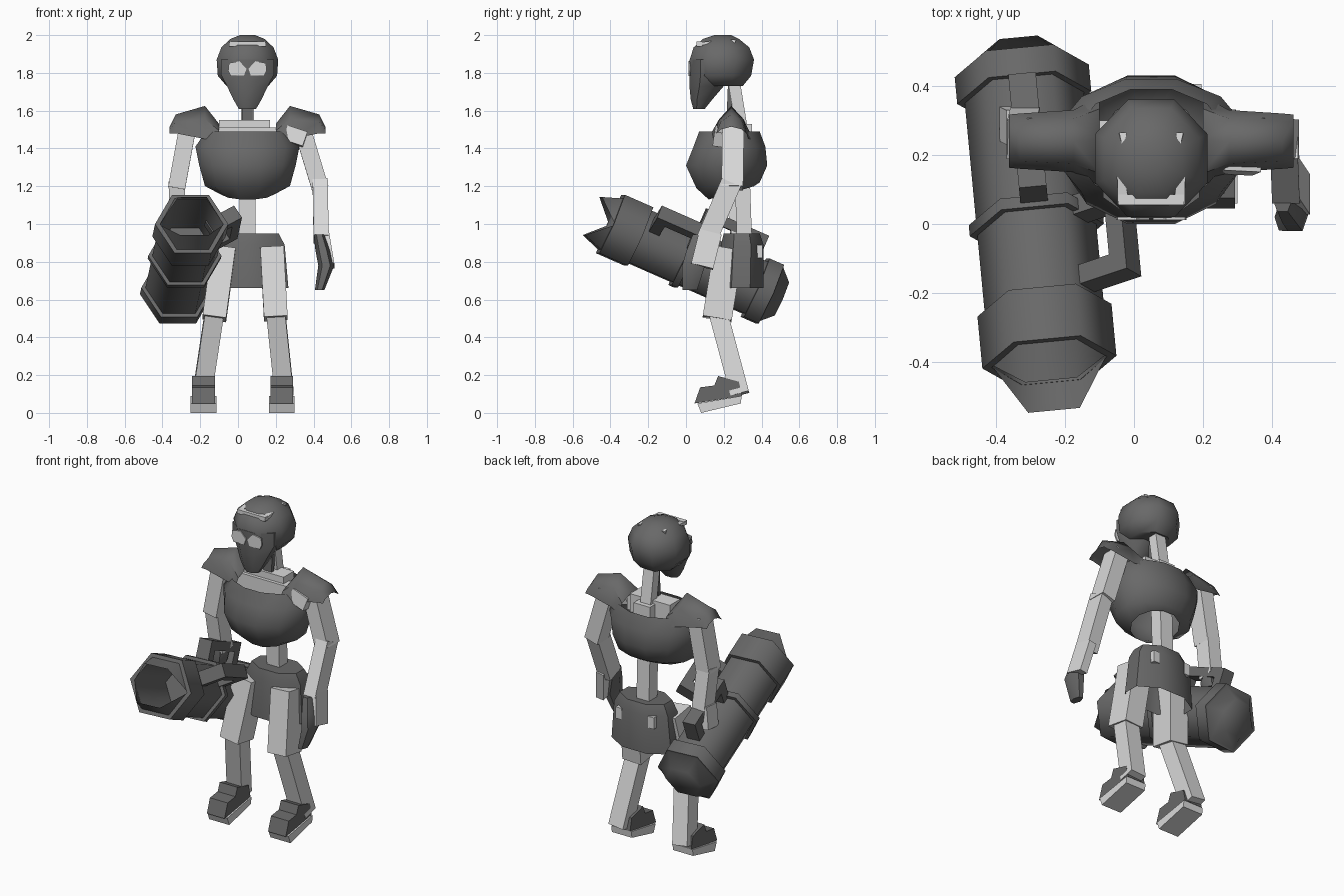
import bpy, math
from mathutils import Vector, Matrix

if "Cube" in bpy.data.objects:
    bpy.data.objects.remove(bpy.data.objects["Cube"])


def material(name, v):
    m = bpy.data.materials.new(name)
    m.use_nodes = True
    m.diffuse_color = (v, v, v, 1)
    m.node_tree.nodes["Principled BSDF"].inputs["Base Color"].default_value = (v, v, v, 1)
    return m


DARK = material("dark grey", 0.14)
LIGHT = material("light grey", 0.7)
CX = 0.05  # body centre line


def mesh(name, verts, faces, mat, smooth=0, matrix=None):
    me = bpy.data.meshes.new(name)
    me.from_pydata([tuple(v) for v in verts], [], faces)
    me.materials.append(mat)
    ob = bpy.data.objects.new(name, me)
    bpy.context.collection.objects.link(ob)
    if matrix:
        ob.matrix_world = matrix
    bpy.ops.object.select_all(action='DESELECT')
    ob.select_set(True)
    bpy.context.view_layer.objects.active = ob
    bpy.ops.object.mode_set(mode='EDIT')
    bpy.ops.mesh.select_all(action='SELECT')
    bpy.ops.mesh.normals_make_consistent(inside=False)
    bpy.ops.object.mode_set(mode='OBJECT')
    if smooth:
        bpy.ops.object.shade_smooth_by_angle(angle=math.radians(smooth))
    return ob


def loft(name, rings, mat, smooth=0, start=True, end=True, closed=True, matrix=None):
    """Skin a list of equal-sized point rings."""
    n = len(rings[0])
    verts = [p for r in rings for p in r]
    faces = []
    for i in range(len(rings) - 1):
        for j in range(n if closed else n - 1):
            k = (j + 1) % n
            faces.append((i * n + j, i * n + k, (i + 1) * n + k, (i + 1) * n + j))
    if start:
        faces.append(tuple(range(n)))
    if end:
        faces.append(tuple(range(len(verts) - n, len(verts))))
    return mesh(name, verts, faces, mat, smooth, matrix)


def oval(z, front, back, rx, n, cx=CX, lift=0):
    """Horizontal ring with flat front; lift raises its back edge."""
    ring = []
    for k in range(n):
        a = 2 * math.pi * (k + 0.5) / n
        y = (front + back) / 2 + (back - front) / 2 * math.sin(a) / math.cos(math.pi / n)
        ring.append((cx + rx * math.cos(a) / math.cos(math.pi / n), y,
                     z + lift * (y - front) / (back - front)))
    return ring


def beam(name, a, b, w, d, mat, taper=1):
    """Square bar from a to b: w wide across x, d deep."""
    a, b = Vector(a), Vector(b)
    axis = (b - a).normalized()
    y = axis.cross(Vector((1, 0, 0))).normalized()
    x = y.cross(axis)
    rings = [[p + x * sx * w / 2 * s + y * sy * d / 2 * s
              for sx, sy in ((-1, -1), (1, -1), (1, 1), (-1, 1))]
             for p, s in ((a, 1), (b, taper))]
    return loft(name, rings, mat)


def box(name, lo, hi, mat, matrix=None):
    rings = [[(lo[0], lo[1], z), (hi[0], lo[1], z), (hi[0], hi[1], z), (lo[0], hi[1], z)]
             for z in (lo[2], hi[2])]
    return loft(name, rings, mat, matrix=matrix)


# Head: helmet, face mask, eyes and raised brow band
loft("helmet", [oval(*r, 8) for r in (
    (1.73, .09, .30, .11), (1.785, .022, .345, .157), (1.87, .02, .36, .163),
    (1.935, .04, .335, .138), (1.98, .09, .28, .09), (2.0, .15, .24, .04))], DARK, 50)
loft("face_mask", [oval(*r, 8) for r in (
    (1.61, .038, .10, .046), (1.66, .025, .14, .075), (1.73, .018, .2, .108),
    (1.79, .018, .22, .14), (1.87, .018, .22, .14))], DARK, 50)
for side, label in ((-1, "right"), (1, "left")):
    cx = CX + side * .053
    outline = [(-.048, 0), (-.035, -.036), (.035, -.038), (.049, -.01), (.045, .03), (-.01, .04)]
    loft(label + "_eye", [[(cx + side * x, y, 1.822 + z) for x, z in outline]
                          for y in (.012, .02)], LIGHT)
    beam(label + "_brow_horn", (CX + side * .08, .06, 1.95), (CX + side * .092, .16, 1.968),
         .035, .02, LIGHT, .4)
    beam(label + "_crown_stud", (CX + side * .082, .262, 1.965), (CX + side * .082, .23, 1.975),
         .022, .02, LIGHT, .3)
box("brow_band", (CX - .095, .055, 1.94), (CX + .095, .085, 1.965), LIGHT)

# Neck, collar blocks and spine
beam("neck", (CX, .30, 1.48), (CX, .255, 1.76), .07, .06, LIGHT)
beam("throat", (CX, .225, 1.5), (CX, .235, 1.75), .055, .025, DARK)
box("collar_block", (CX - .15, .2, 1.44), (CX + .12, .3, 1.55), LIGHT)
box("collar_bar", (CX - .185, .18, 1.42), (CX + .175, .25, 1.51), LIGHT)
box("nape_block", (CX - .05, .3, 1.42), (CX + .06, .35, 1.53), LIGHT)
beam("spine", (CX, .31, .9), (CX, .29, 1.48), .085, .08, LIGHT)

# Chest armour: open shell with a lower front
loft("chest_armour", [oval(*r[:4], 12, lift=r[4]) for r in (
    (1.13, .12, .36, .14, .07), (1.19, .055, .39, .225, .03), (1.31, 0, .43, .255, 0),
    (1.41, .04, .42, .275, 0), (1.49, .07, .39, .22, .0))],
    DARK, 50, start=False, end=False)

# Shoulder guards: arched caps reaching out from the collar
ARCH = [(-1, 0), (-.72, .6), (0, 1), (.72, .6), (1, 0)]
for side, label in ((-1, "right"), (1, "left")):
    rings = [[(CX + side * x, .24 + half * y, base + (top - base) * z) for y, z in ARCH]
             for x, half, base, top in ((.15, .13, 1.44, 1.53), (.225, .09, 1.45, 1.625),
                                        (.38, .08, 1.48, 1.58), (.412, .077, 1.48, 1.515))]
    loft(label + "_shoulder_guard", rings, DARK, 60, start=False, end=False, closed=False)
beam("left_collarbone", (.25, .19, 1.48), (.355, .185, 1.445), .08, .08, LIGHT)

# Pelvis skirt with small back plates
loft("pelvis_skirt", [oval(*r, 8, cx=.065) for r in (
    (.95, .2, .39, .15), (.89, .185, .41, .182), (.66, .17, .41, .202))],
    DARK, 50, end=False)
for x in (-.045, .175):
    box("pelvis_back_plate", (x - .02, .33, .82), (x + .02, .405, .89), LIGHT)

# Legs: thigh, shin, boot and sole
BOOT = [(.045, .05), (.075, .135), (.15, .145), (.17, .195), (.28, .165), (.297, .09)]
SOLE = [(.08, 0), (.29, .05), (.295, .09), (.06, .05)]
for label, hip, knee, ankle, foot in (("right", -.075, -.125, -.19, -.183),
                                      ("left", .18, .2, .245, .232)):
    beam(label + "_thigh", (hip, .225, .87), (knee, .165, .5), .125, .155, LIGHT)
    beam(label + "_shin", (knee, .17, .53), (ankle, .285, .1), .1, .1, LIGHT)
    for part, profile, half, mat in (("boot", BOOT, .06, DARK), ("sole", SOLE, .068, LIGHT)):
        loft(label + "_" + part, [[(foot + s * half, y, z) for y, z in profile]
                                  for s in (-1, 1)], mat)

# Arms
beam("left_upper_arm", (.335, .25, 1.52), (.435, .245, 1.19), .09, .115, LIGHT)
beam("left_forearm", (.435, .24, 1.22), (.44, .11, .92), .08, .11, LIGHT)
beam("left_palm", (.455, .13, .955), (.485, .085, .775), .05, .12, LIGHT)
beam("right_upper_arm", (-.265, .25, 1.52), (-.325, .245, 1.19), .09, .115, LIGHT)
beam("right_forearm", (-.325, .25, 1.22), (-.315, .29, .95), .085, .1, LIGHT)
beam("right_palm", (-.35, .28, 1.0), (-.37, .29, .87), .04, .1, LIGHT)


def mitt(name, stations):
    rings = [[(x + w * math.cos(a), y + d * math.sin(a), z)
              for a in (math.pi * k / 3 for k in range(6))] for x, y, z, w, d in stations]
    loft(name, rings, DARK, 60)


mitt("left_hand", [(.43, .075, .945, .03, .045), (.45, .055, .86, .04, .06),
                   (.467, .04, .78, .042, .07), (.432, .02, .65, .025, .045)])
mitt("right_hand", [(-.31, .28, .98, .035, .045), (-.31, .28, .93, .048, .055),
                    (-.315, .28, .88, .04, .05)])

# Cannon, built along its own tilted axis
axis = Vector((-.095, 1, -.44)).normalized()
across = Vector((1, .095, 0)).normalized()
GUN = Matrix((across, axis, across.cross(axis))).transposed().to_4x4()
GUN.translation = (-.245, -.40, 1.0)


def hexagon(t, r):
    return [(r * math.cos(k * math.pi / 3), t, r * math.sin(k * math.pi / 3)) for k in range(6)]


BARREL = [(.35, .15), (0, .168), (0, .195), (.165, .195), (.165, .173), (.42, .173),
          (.42, .195), (.455, .195), (.455, .173), (.84, .173), (.84, .195), (.925, .195),
          (.925, .18), (.99, .11)]
loft("cannon_barrel", [hexagon(*p) for p in BARREL], DARK, 65, matrix=GUN)

# Muzzle jaws
for s, label in ((1, "upper"), (-1, "lower")):
    pts = [(.17, .01, 0), (.085, 0, s * .147), (-.085, 0, s * .147), (-.17, .01, 0),
           (-.075, -.105, s * .11), (.075, -.105, s * .11)]
    mesh(label + "_muzzle_jaw", pts, [(0, 1, 5), (1, 2, 4, 5), (2, 3, 4)], DARK, 65, GUN)


# Bracket handles: two posts and a bar, turned around the cannon axis
def bracket(name, turn, t0, t1, reach, w):
    m = GUN @ Matrix.Rotation(math.radians(turn), 4, 'Y')
    for label, a, b, lo in (("front_post", t0, t0 + .06, .13), ("rear_post", t1 - .06, t1, .13),
                            ("bar", t0, t1, reach - .055)):
        box(name + "_" + label, (-w, a, lo), (w, b, reach), DARK, m)


bracket("side_grip", 60, .19, .47, .31, .04)
bracket("top_handle", 0, .435, .795, .28, .04)
